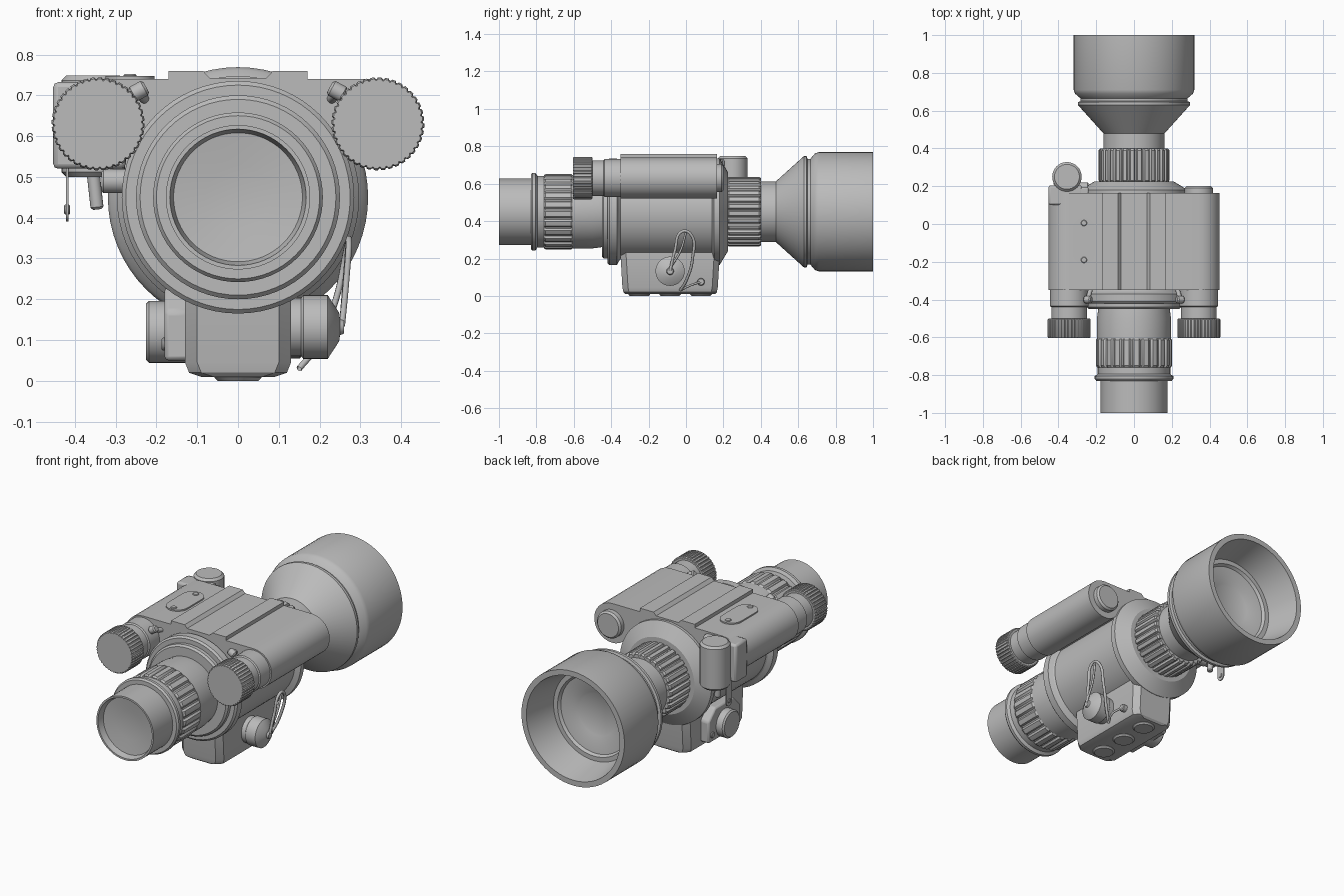
import bpy, bmesh, math
from mathutils import Vector, Matrix

cube = bpy.data.objects.get("Cube")
if cube:
    bpy.data.objects.remove(cube, do_unlink=True)

GREY = (0.5, 0.5, 0.5, 1)
mat = bpy.data.materials.new("matte grey")
mat.use_nodes = True
mat.diffuse_color = GREY
mat.node_tree.nodes["Principled BSDF"].inputs["Base Color"].default_value = GREY
AXIS_Z = 0.45
parts = []


def finish(name, bm):
    bmesh.ops.remove_doubles(bm, verts=bm.verts, dist=1e-5)
    bmesh.ops.recalc_face_normals(bm, faces=bm.faces)
    me = bpy.data.meshes.new(name)
    bm.to_mesh(me)
    bm.free()
    ob = bpy.data.objects.new(name, me)
    bpy.context.collection.objects.link(ob)
    me.materials.append(mat)
    parts.append(ob)
    return ob


def lathe(name, profile, origin=(0, 0, AXIS_Z), axis=(0, 1, 0), seg=64, teeth=0, depth=0.0):
    """Turn (distance, radius) points round an axis; teeth cut narrow grooves."""
    bm = bmesh.new()
    rot = Vector((0, 0, 1)).rotation_difference(Vector(axis)).to_matrix()
    n = teeth * 6 if teeth else seg
    rings = []
    for t, r in profile:
        ring = []
        for k in range(n):
            a = math.tau * k / n
            rr = r - depth if teeth and k % 6 > 3 and r > depth else r
            p = Vector((rr * math.cos(a), rr * math.sin(a), t))
            ring.append(bm.verts.new(rot @ p + Vector(origin)))
        rings.append(ring)
    for a, b in zip(rings, rings[1:]):
        for k in range(n):
            j = (k + 1) % n
            bm.faces.new((a[k], a[j], b[j], b[k]))
    bmesh.ops.dissolve_degenerate(bm, dist=1e-6, edges=bm.edges)
    return finish(name, bm)


def rod(name, start, end, r, seg=32, bevel=0.0):
    """Solid round bar between two points with softened rims."""
    a, b = Vector(start), Vector(end)
    d = (b - a).length
    pts = [(0, 0), (0, r - bevel), (bevel, r), (d - bevel, r), (d, r - bevel), (d, 0)]
    return lathe(name, pts, start, (b - a).normalized(), seg)


def extrude(name, outline, matrix, depth, bevel=0.0):
    """Extrude a flat outline along the matrix's z axis."""
    bm = bmesh.new()
    face = bm.faces.new([bm.verts.new(matrix @ Vector((u, v, 0))) for u, v in outline])
    res = bmesh.ops.extrude_face_region(bm, geom=[face])
    move = matrix.to_3x3() @ Vector((0, 0, depth))
    bmesh.ops.translate(bm, vec=move, verts=[v for v in res["geom"] if isinstance(v, bmesh.types.BMVert)])
    ob = finish(name, bm)
    if bevel:
        m = ob.modifiers.new("soft edges", "BEVEL")
        m.width, m.segments, m.limit_method = bevel, 2, "ANGLE"
    return ob


def box(name, lo, hi, bevel=0.0):
    x0, y0, z0 = lo
    x1, y1, z1 = hi
    outline = [(x0, y0), (x1, y0), (x1, y1), (x0, y1)]
    return extrude(name, outline, Matrix.Translation((0, 0, z0)), z1 - z0, bevel)


def stadium(half, r, n=12):
    """Slot outline, long in v."""
    return [(s * r * math.cos(math.pi * k / n), s * (half + r * math.sin(math.pi * k / n)))
            for s in (1, -1) for k in range(n + 1)]


def facing_x(x, y, z):
    """Frame whose outline lies in the yz plane and extrudes along +x."""
    return Matrix(((0, 0, 1, x), (1, 0, 0, y), (0, 1, 0, z), (0, 0, 0, 1)))


def wire(name, points, r):
    cu = bpy.data.curves.new(name, "CURVE")
    cu.dimensions, cu.bevel_depth, cu.bevel_resolution = "3D", r, 2
    sp = cu.splines.new("BEZIER")
    sp.bezier_points.add(len(points) - 1)
    for bp, co in zip(sp.bezier_points, points):
        bp.co = co
        bp.handle_left_type = bp.handle_right_type = "AUTO"
    ob = bpy.data.objects.new(name, cu)
    bpy.context.collection.objects.link(ob)
    cu.materials.append(mat)


# Optical barrel along y
lathe("eyepiece", [(-0.95, 0), (-0.955, 0.08), (-0.965, 0.158), (-0.99, 0.165), (-1, 0.167),
                   (-1, 0.177), (-0.83, 0.177), (-0.83, 0.2), (-0.82, 0.208), (-0.805, 0.208),
                   (-0.795, 0.192), (-0.76, 0.192), (-0.76, 0.186), (-0.61, 0.186),
                   (-0.61, 0.196), (-0.5, 0.196), (-0.44, 0.188), (-0.44, 0)])
lathe("eyepiece_grip", [(-0.76, 0.18), (-0.76, 0.195), (-0.75, 0.202), (-0.615, 0.202),
                        (-0.605, 0.195), (-0.605, 0.18)], teeth=24, depth=0.01)
lathe("main_body", [(-0.45, 0), (-0.45, 0.24), (-0.44, 0.25), (-0.42, 0.25), (-0.415, 0.265),
                    (-0.36, 0.265), (-0.35, 0.255), (0.14, 0.255), (0.15, 0.285), (0.18, 0.285),
                    (0.225, 0.21), (0.225, 0)])
lathe("front_collar", [(-0.42, 0.24), (-0.42, 0.275), (-0.41, 0.285), (-0.37, 0.285), (-0.35, 0.25)])
lathe("focus_grip", [(0.22, 0.15), (0.22, 0.18), (0.23, 0.187), (0.39, 0.187), (0.4, 0.18),
                     (0.4, 0.15)], teeth=30, depth=0.011)
lathe("objective", [(0.22, 0), (0.22, 0.162), (0.48, 0.162), (0.63, 0.297), (0.645, 0.297),
                    (0.65, 0.283), (0.665, 0.283), (0.69, 0.312), (0.71, 0.319), (1, 0.319),
                    (1, 0.289), (0.97, 0.283), (0.815, 0.25), (0.815, 0.225), (0.8, 0.215),
                    (0.785, 0.12), (0.78, 0.11), (0.775, 0)])

# Upper housing: a channel along the middle and a rounded tube on each side
TX, TZ, TR = 0.343, 0.63, 0.11
half = [(0.07, 0.743), (0.086, 0.76), (0.17, 0.76), (0.17, 0.74)]
half += [(TX + TR * math.sin(math.radians(d)), TZ + TR * math.cos(math.radians(d)))
         for d in range(0, 241, 12)]
half += [(0.2, 0.6)]
outline = half + [(-x, z) for x, z in reversed(half)]
along_y = Matrix(((1, 0, 0, 0), (0, 0, 1, -0.35), (0, 1, 0, 0), (0, 0, 0, 1)))
extrude("upper_housing", outline, along_y, 0.515)

for side, s in (("left", 1), ("right", -1)):
    o = (s * TX, 0, TZ)
    lathe(side + "_tube_neck", [(-0.51, 0), (-0.51, 0.095), (-0.44, 0.095), (-0.435, 0.102),
                                (-0.34, 0.102), (-0.34, 0)], o, seg=40)
    lathe(side + "_tube_knob", [(-0.604, 0), (-0.604, 0.11), (-0.597, 0.114), (-0.505, 0.114),
                                (-0.5, 0.108), (-0.5, 0)], o, teeth=40, depth=0.004)
    # Strap lug in front of the housing
    rod(side + "_lug_stem", (s * 0.228, -0.34, 0.69), (s * 0.245, -0.4, 0.705), 0.012, 16, 0.003)
    rod(side + "_lug_head", (s * 0.225, -0.4, 0.72), (s * 0.262, -0.4, 0.7), 0.02, 16, 0.006)
rod("left_tube_cap", (TX, 0.15, TZ), (TX, 0.2, TZ), 0.075, bevel=0.01)

# Switch post and its bracket on the right rear
rod("switch_post", (-0.355, 0.25, 0.5), (-0.355, 0.25, 0.748), 0.078, bevel=0.012)
box("switch_bracket", (-0.453, 0.1, 0.52), (-0.275, 0.205, 0.732), 0.012)
box("bracket_arm", (-0.3, 0.12, 0.56), (-0.24, 0.195, 0.73), 0.01)
extrude("lever_plate", stadium(0.055, 0.024), facing_x(-0.422, 0.22, 0.47), 0.006)
rod("lever_rivet", (-0.426, 0.22, 0.42), (-0.412, 0.22, 0.42), 0.012, 16, 0.002)
rod("latch_pin", (-0.345, 0.215, 0.42), (-0.355, 0.215, 0.51), 0.016, 16, 0.006)
rod("latch_barrel", (-0.335, 0.19, 0.49), (-0.24, 0.19, 0.49), 0.03, 24, 0.005)

# Top cover plate with two screws
extrude("top_plate", stadium(0.065, 0.06), Matrix.Translation((-0.265, -0.09, 0.738)), 0.0095)
for y in (0.005, -0.19):
    rod("plate_screw", (-0.265, y, 0.74), (-0.265, y, 0.752), 0.016, 16, 0.003)

# Battery box under the body
bm = bmesh.new()
levels = [(0.01, 0.09, 0.325), (0.02, 0.12, 0.335), (0.045, 0.13, 0.34), (0.25, 0.13, 0.352)]
loops = []
for z, hx, front in levels:
    c = 0.03
    y0, y1 = -front, front - 0.17
    pts = [(-hx + c, y0), (hx - c, y0), (hx, y0 + c), (hx, y1 - c),
           (hx - c, y1), (-hx + c, y1), (-hx, y1 - c), (-hx, y0 + c)]
    loops.append([bm.verts.new((x, y, z)) for x, y in pts])
for a, b in zip(loops, loops[1:]):
    for k in range(8):
        bm.faces.new((a[k], a[k - 1], b[k - 1], b[k]))
bm.faces.new(loops[0])
bm.faces.new(loops[-1])
finish("battery_box", bm)
for y in (-0.25, -0.085, 0.08):
    rod("base_button", (0, y, 0), (0, y, 0.03), 0.058, bevel=0.008)

# Side mounting plate and knob on the right
extrude("side_plate", [(-0.14, -0.09), (0.14, -0.09), (0.14, 0.03), (0.08, 0.09),
                       (-0.08, 0.09), (-0.14, 0.03)], facing_x(-0.18, -0.085, 0.14), 0.06, 0.01)
for y in (-0.195, 0.025):
    rod("side_plate_screw", (-0.187, y, 0.09), (-0.17, y, 0.09), 0.016, 16, 0.003)
rod("right_side_knob", (-0.226, -0.085, 0.12), (-0.12, -0.085, 0.12), 0.076, 40, 0.008)

# Capped port and its retaining strap on the left
lathe("left_port_cap", [(0.11, 0), (0.11, 0.072), (0.155, 0.072), (0.16, 0.078), (0.22, 0.078),
                        (0.248, 0.035), (0.25, 0.02), (0.26, 0.016), (0.26, 0)],
      (0, -0.085, 0.132), (1, 0, 0), 40)
wire("strap_loop", [(0.255, -0.085, 0.135), (0.265, -0.06, 0.24), (0.272, -0.02, 0.345),
                    (0.268, 0.025, 0.33), (0.24, 0.035, 0.2), (0.19, 0.0, 0.08),
                    (0.15, -0.03, 0.03)], 0.008)
wire("strap_inner_run", [(0.255, -0.085, 0.15), (0.262, -0.03, 0.24), (0.27, 0.0, 0.34)], 0.006)
wire("strap_tail", [(0.15, -0.03, 0.03), (0.17, 0.02, 0.055), (0.15, 0.08, 0.075)], 0.006)
rod("strap_screw", (0.12, 0.08, 0.075), (0.155, 0.08, 0.075), 0.02, 16, 0.004)

# Smooth round surfaces, keep hard edges
bpy.ops.object.select_all(action="DESELECT")
for ob in parts:
    ob.select_set(True)
bpy.context.view_layer.objects.active = parts[0]
bpy.ops.object.shade_smooth_by_angle(angle=math.radians(30))
